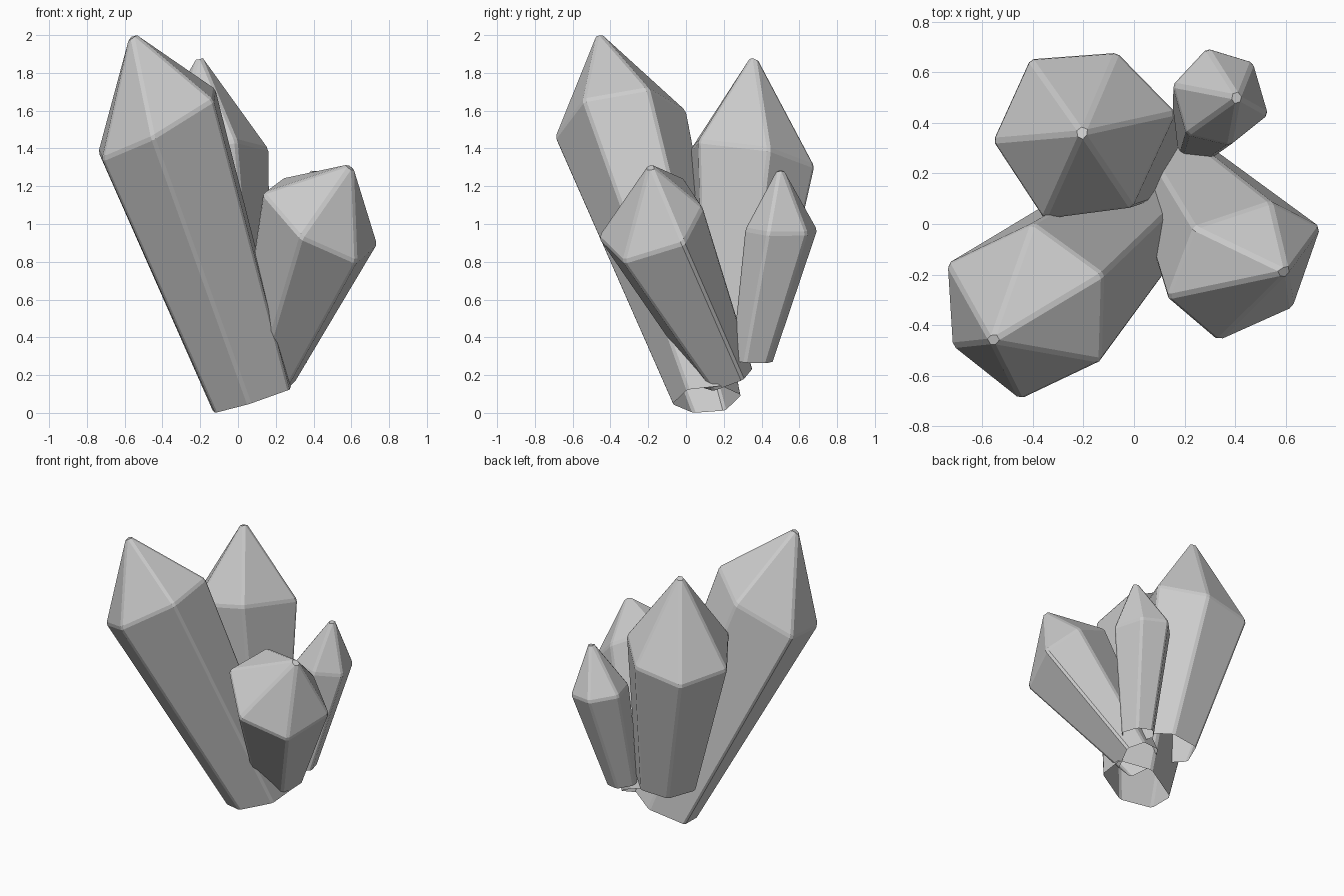
import bpy, bmesh
from mathutils import Vector

if "Cube" in bpy.data.objects:
    bpy.data.objects.remove(bpy.data.objects["Cube"])


def plane_ring(points, middle, centre, slope, scale):
    """Place a scaled outline on a tilted plane through centre."""
    ring = []
    for x, y in points:
        dx, dy = (x - middle[0]) * scale[0], (y - middle[1]) * scale[1]
        ring.append(Vector((centre[0] + dx, centre[1] + dy,
                            centre[2] + slope[0] * dx + slope[1] * dy)))
    return ring


def crystal(name, outline, ring_z, ring_slope, tip, base, base_slope, scale, bevel):
    middle = [sum(p[i] for p in outline) / len(outline) for i in (0, 1)]
    shoulder_mid = Vector((*middle, ring_z))
    bm = bmesh.new()
    low = [bm.verts.new(v) for v in plane_ring(outline, middle, base, base_slope, scale)]
    high = [bm.verts.new(v) for v in
            plane_ring(outline, middle, shoulder_mid, ring_slope, (1.015, 1.015))]
    # overshoot the tip a little, as the bevel cuts it back
    peak = Vector(tip)
    peak = bm.verts.new(peak + (peak - shoulder_mid).normalized() * bevel * 2)
    n = len(outline)
    # the foot stays open
    for i in range(n):
        j = (i + 1) % n
        bm.faces.new((low[i], low[j], high[j], high[i]))
        bm.faces.new((high[i], high[j], peak))
    bmesh.ops.recalc_face_normals(bm, faces=bm.faces[:])
    # soften every edge except those of the foot
    edges = [e for e in bm.edges if not (e.verts[0] in low and e.verts[1] in low)]
    bmesh.ops.bevel(bm, geom=edges, offset=bevel, offset_type='OFFSET',
                    segments=1, profile=0.5, affect='EDGES', clamp_overlap=True)
    mesh = bpy.data.meshes.new(name)
    bm.to_mesh(mesh)
    bm.free()
    obj = bpy.data.objects.new(name, mesh)
    bpy.context.collection.objects.link(obj)


# tall leaning crystal, front left
crystal("tall_crystal",
        [(-.735, -.16), (-.715, -.48), (-.45, -.69), (-.135, -.54), (-.125, -.2), (-.4, .0)],
        1.525, (.55, .16), (-.56, -.46, 2.0), (.075, .11, .07), (.32, .1), (.68, .53), .013)

# upright crystal, back left
crystal("upright_crystal",
        [(-.555, .33), (-.41, .65), (-.07, .675), (.16, .44), (-.01, .07), (-.355, .025)],
        1.345, (.18, -.2), (-.205, .36, 1.885), (-.04, .27, .32), (.08, -.08), (.6, .6), .013)

# short wide crystal, front right
crystal("wide_crystal",
        [(.735, -.015), (.625, -.33), (.335, -.46), (.135, -.29), (.24, -.015), (.54, .085)],
        1.02, (-.69, .55), (.595, -.19, 1.3), (.15, .225, .19), (-.34, .5), (.53, .5), .013)

# small crystal, back right
crystal("small_crystal",
        [(.155, .55), (.29, .695), (.47, .64), (.53, .435), (.38, .315), (.21, .355)],
        .97, (-.12, -.03), (.41, .5, 1.3), (.257, .348, .275), (-.1, -.05), (.58, .58), .012)
